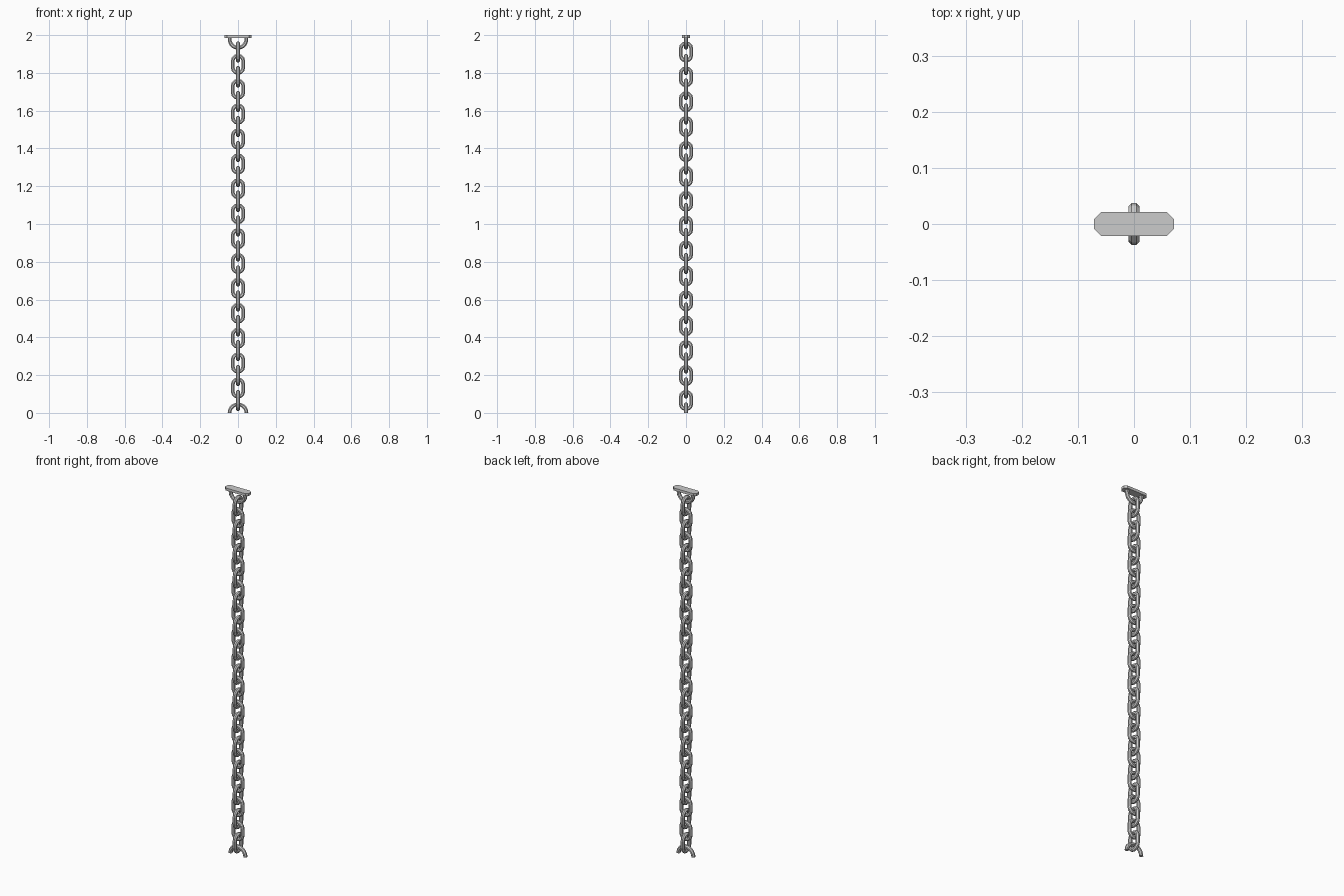
import bpy, bmesh
from math import sin, cos, pi

if "Cube" in bpy.data.objects:
    bpy.data.objects.remove(bpy.data.objects["Cube"])

WIRE = 0.010       # wire radius
SIDES = 8          # sides of the wire
PITCH = 0.0659     # spacing between neighbouring links


def tube(name, path, closed):
    """Sweep a round section along path entries (x, z, normal angle) in the XZ plane."""
    bm = bmesh.new()
    rings = []
    for x, z, a in path:
        ring = []
        for k in range(SIDES):
            t = 2 * pi * (k + 0.5) / SIDES
            r = WIRE / cos(pi / SIDES) * 0.98
            ring.append(bm.verts.new((x + r * cos(t) * cos(a), r * sin(t),
                                      z + r * cos(t) * sin(a))))
        rings.append(ring)
    n = len(rings)
    for i in range(n if closed else n - 1):
        a, b = rings[i], rings[(i + 1) % n]
        for k in range(SIDES):
            j = (k + 1) % SIDES
            bm.faces.new((a[k], a[j], b[j], b[k]))
    if not closed:
        bm.faces.new(rings[0])
        bm.faces.new(rings[-1])
    bmesh.ops.recalc_face_normals(bm, faces=bm.faces)
    me = bpy.data.meshes.new(name)
    bm.to_mesh(me)
    bm.free()
    return me


def add(name, me):
    ob = bpy.data.objects.new(name, me)
    bpy.context.collection.objects.link(ob)
    return ob


def arc(r, cz, a0, a1, steps):
    angles = [a0 + (a1 - a0) * i / steps for i in range(steps + 1)]
    return [(r * cos(a), cz + r * sin(a), a) for a in angles]


# chain links: stadium loops, alternately turned a quarter turn
bend, half = 0.028, 0.056 - WIRE - 0.028
link = tube("link", arc(bend, half, 0, pi, 6) + arc(bend, -half, pi, 2 * pi, 6), True)
for i in range(29):
    ob = add(f"chain_link_{i + 1:02d}", link)
    ob.location.z = 0.066 + i * PITCH
    ob.rotation_euler.z = pi / 2 if i % 2 == 0 else 0

# U-shaped hanger under the plate
R = 0.044
add("top_shackle", tube("top_shackle", [(-R, 1.99, pi)] + arc(R, 1.977, pi, 2 * pi, 10)
                        + [(R, 1.99, 2 * pi)], False))

# arch holding the lowest link, open at the floor
add("bottom_shackle", tube("bottom_shackle", arc(0.045, 0, 0, pi, 10), False))

# mounting plate with clipped corners
X, Y, C = 0.071, 0.021, 0.012
outline = [(X, -Y + C), (X, Y - C), (X - C, Y), (-X + C, Y),
           (-X, Y - C), (-X, -Y + C), (-X + C, -Y), (X - C, -Y)]
bm = bmesh.new()
face = bm.faces.new([bm.verts.new((x, y, 1.986)) for x, y in outline])
top = bmesh.ops.extrude_face_region(bm, geom=[face])["geom"]
bmesh.ops.translate(bm, vec=(0, 0, 0.014),
                    verts=[g for g in top if isinstance(g, bmesh.types.BMVert)])
bmesh.ops.recalc_face_normals(bm, faces=bm.faces)
me = bpy.data.meshes.new("mounting_plate")
bm.to_mesh(me)
bm.free()
add("mounting_plate", me)
